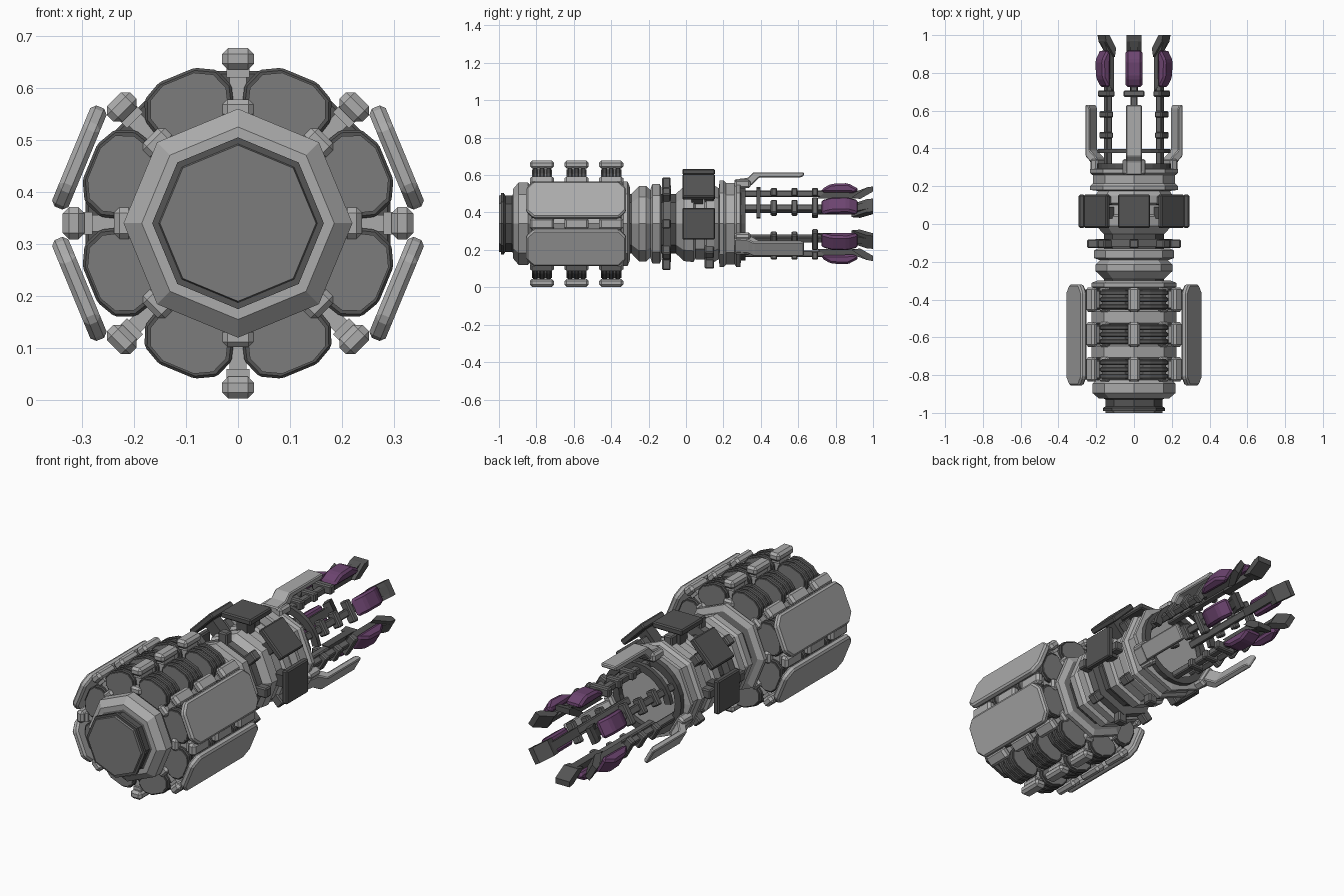
import bpy, bmesh, math
from mathutils import Matrix, Vector

if "Cube" in bpy.data.objects:
    bpy.data.objects.remove(bpy.data.objects["Cube"])

CZ = 0.34  # height of the long axis


def material(name, rgb):
    m = bpy.data.materials.new(name)
    m.diffuse_color = (*rgb, 1)
    m.use_nodes = True
    m.node_tree.nodes["Principled BSDF"].inputs["Base Color"].default_value = m.diffuse_color
    return m


LIGHT = material("light grey", (0.41, 0.41, 0.41))
MID = material("mid grey", (0.20, 0.20, 0.20))
DARK = material("dark grey", (0.09, 0.09, 0.09))
STEEL = material("steel grey", (0.135, 0.135, 0.135))
PURPLE = material("purple", (0.15, 0.058, 0.16))


def finish(name, bm, mat):
    bmesh.ops.recalc_face_normals(bm, faces=bm.faces)
    me = bpy.data.meshes.new(name)
    bm.to_mesh(me)
    bm.free()
    me.materials.append(mat)
    ob = bpy.data.objects.new(name, me)
    bpy.context.collection.objects.link(ob)


def frame(deg):
    """Local x = tangent, y = long axis, z = outward, for a direction round the axis."""
    c, s = math.cos(math.radians(deg)), math.sin(math.radians(deg))
    return Matrix(((s, 0, c, 0), (0, 1, 0, 0), (-c, 0, s, CZ), (0, 0, 0, 1)))


def prism(bm, pts, axis, lo, hi, deg, bevel=0.0):
    """Extrude an outline along local axis 0 (pts y,r), 1 (pts t,r) or 2 (pts t,y)."""
    def at(p, h):
        v = list(p)
        v.insert(axis, h)
        return Vector(v)
    part = bmesh.new()
    a = [part.verts.new(at(p, lo)) for p in pts]
    b = [part.verts.new(at(p, hi)) for p in pts]
    part.faces.new(a)
    part.faces.new(b)
    n = len(pts)
    for i in range(n):
        part.faces.new((a[i], a[(i + 1) % n], b[(i + 1) % n], b[i]))
    bmesh.ops.recalc_face_normals(part, faces=part.faces)
    if bevel:
        bmesh.ops.bevel(part, geom=part.edges[:], offset=bevel, segments=1, affect='EDGES')
    part.transform(frame(deg))
    tmp = bpy.data.meshes.new("tmp")
    part.to_mesh(tmp)
    part.free()
    bm.from_mesh(tmp)
    bpy.data.meshes.remove(tmp)


def box(bm, t, y0, y1, r0, r1, deg, bevel=0.0):
    prism(bm, [(-t, r0), (t, r0), (t, r1), (-t, r1)], 1, y0, y1, deg, bevel)


def lathe(name, prof, mat, n=8, a0=0, a1=360, loop=False):
    """Revolve (y, r) points round the long axis; loop closes the section as a ring."""
    bm = bmesh.new()
    full = a1 - a0 == 360
    rows = []
    for k in range(n if full else n + 1):
        f = frame(a0 + (a1 - a0) * k / n)
        rows.append([bm.verts.new(f @ Vector((0, y, r))) for y, r in prof])
    m = len(prof)
    for k in range(n):
        p, q = rows[k], rows[(k + 1) % len(rows)]
        for i in range(m if loop else m - 1):
            j = (i + 1) % m
            bm.faces.new((p[i], p[j], q[j], q[i]))
    if not full:
        bm.faces.new(rows[0])
        bm.faces.new(rows[-1])
    elif not loop:
        bm.faces.new([r[0] for r in rows])
        bm.faces.new([r[-1] for r in rows])
    finish(name, bm, mat)


EIGHT = range(0, 360, 45)
SIX = range(30, 390, 60)
ROWS = (-0.77, -0.585, -0.40)

# Rear plug and octagonal body shells
lathe("rear_plug", [(-0.99, 0.15), (-0.99, 0.165), (-0.975, 0.165), (-0.965, 0.15), (-0.93, 0.15),
                    (-0.92, 0.17), (-0.88, 0.17)], DARK)
lathe("rear_plug_face", [(-1.0, 0.15), (-0.98, 0.155)], MID)
lathe("rear_collar", [(-0.925, 0.17), (-0.925, 0.185), (-0.895, 0.22), (-0.845, 0.22), (-0.825, 0.20)], LIGHT)
lathe("body_core", [(-0.84, 0.195), (-0.30, 0.195)], MID)
for i, (y0, y1) in enumerate([(-0.72, -0.635), (-0.535, -0.45), (-0.345, -0.30)]):
    lathe(f"body_band_{i}", [(y0, 0.195), (y0 + 0.012, 0.225), (y1 - 0.012, 0.225), (y1, 0.195)], LIGHT)

# Ribbed pods between the spokes
def pod(s):
    half = [(0.07, 0.18), (0.09, 0.25), (0.075, 0.288), (0.037, 0.308)]
    pts = half + [(-t, r) for t, r in reversed(half)]
    return [(t * s, 0.245 + (r - 0.245) * s) for t, r in pts]


ribs, cores = bmesh.new(), bmesh.new()
for y in ROWS:
    for k in EIGHT:
        prism(cores, pod(0.87), 1, y - 0.054, y + 0.054, k + 22.5)
        for d in (-0.036, 0, 0.036):
            prism(ribs, pod(1.0), 1, y + d - 0.013, y + d + 0.013, k + 22.5, 0.005)
finish("pod_cores", cores, MID)
finish("pod_ribs", ribs, DARK)

# Spokes with capped ends
bm = bmesh.new()
for y in ROWS:
    for k in EIGHT:
        box(bm, 0.016, y - 0.035, y + 0.035, 0.19, 0.31, k)
        box(bm, 0.03, y - 0.065, y + 0.065, 0.20, 0.238, k, 0.01)
        box(bm, 0.022, y - 0.045, y + 0.045, 0.28, 0.305, k)
        box(bm, 0.031, y - 0.065, y + 0.065, 0.295, 0.337, k, 0.012)
finish("spokes", bm, LIGHT)

# Four armour panels on the sides
bm = bmesh.new()
c, w, y0, y1 = 0.04, 0.105, -0.855, -0.32
outline = [(-w + c, y0), (w - c, y0), (w, y0 + c), (w, y1 - c),
           (w - c, y1), (-w + c, y1), (-w, y1 - c), (-w, y0 + c)]
for k in (22.5, -22.5, 157.5, 202.5):
    prism(bm, outline, 2, 0.313, 0.347, k, 0.009)
finish("side_panels", bm, LIGHT)

# Neck rings
lathe("neck_core", [(-0.32, 0.16), (0.2, 0.16)], DARK)
lathe("neck_cone", [(-0.295, 0.155), (-0.25, 0.203), (-0.215, 0.203), (-0.18, 0.17)], LIGHT)
lathe("neck_ring", [(-0.19, 0.185), (-0.18, 0.212), (-0.14, 0.212), (-0.13, 0.19)], LIGHT)
lathe("stud_ring", [(-0.12, 0.17), (-0.12, 0.205), (-0.08, 0.205), (-0.08, 0.17)], STEEL)
lathe("plate_hub", [(-0.07, 0.145), (-0.01, 0.20), (0.04, 0.205), (0.05, 0.185)], LIGHT)
lathe("plate_hub_rear", [(0.05, 0.19), (0.10, 0.19), (0.11, 0.205), (0.15, 0.205), (0.19, 0.18)], LIGHT)
bm = bmesh.new()
for k in EIGHT:
    box(bm, 0.025, -0.127, -0.082, 0.18, 0.248, k, 0.006)
    box(bm, 0.024, 0.10, 0.15, 0.18, 0.24, k, 0.006)
finish("studs", bm, STEEL)

# Five upper square plates on stalks
bm = bmesh.new()
for k in range(0, 225, 45):
    box(bm, 0.085, -0.02, 0.155, 0.262, 0.293, k, 0.006)
    box(bm, 0.03, 0.03, 0.09, 0.18, 0.27, k)
finish("square_plates", bm, DARK)

# Front collar with three blades
lathe("front_collar", [(0.175, 0.19), (0.18, 0.232), (0.20, 0.232), (0.215, 0.218), (0.26, 0.218),
                       (0.27, 0.232), (0.29, 0.232), (0.295, 0.19), (0.28, 0.18)], LIGHT)
bm = bmesh.new()
for k in (90, 210, 330):
    prism(bm, [(0.26, 0.2), (0.26, 0.237), (0.33, 0.245), (0.36, 0.275), (0.63, 0.275),
               (0.63, 0.256), (0.61, 0.247), (0.39, 0.247), (0.35, 0.205)], 0, -0.042, 0.042, k, 0.005)
    box(bm, 0.062, 0.26, 0.345, 0.19, 0.235, k, 0.01)
finish("guard_blades", bm, LIGHT)

# Ring and upper arc holding the prongs
ring = [(-0.014, 0.16), (0.014, 0.16), (0.014, 0.196), (-0.014, 0.196)]
lathe("prong_ring", [(0.305 + y, r) for y, r in ring], DARK, 24, loop=True)
lathe("prong_arc", [(0.387 + y * 0.8, r) for y, r in ring], DARK, 12, 10, 170, loop=True)

# Six prongs: rods, clamps, purple pods and tips
rods, clamps, pods, tips = (bmesh.new() for _ in range(4))
for k in SIX:
    box(rods, 0.018, 0.27, 0.92, 0.143, 0.177, k, 0.005)
    for y in (0.47, 0.58, 0.69):
        box(clamps, 0.04 if y < 0.6 else 0.055, y - 0.017, y + 0.017, 0.148, 0.192, k, 0.006)
    prism(pods, [(0.725, 0.168), (0.725, 0.185), (0.775, 0.213), (0.865, 0.217), (0.925, 0.185),
                 (0.905, 0.165)], 0, -0.044, 0.044, k, 0.011)
    prism(tips, [(0.70, 0.135), (0.89, 0.135), (0.93, 0.135), (1.0, 0.172), (1.0, 0.197),
                 (0.97, 0.195), (0.89, 0.165), (0.74, 0.165)], 0, -0.02, 0.02, k)
    prism(tips, [(0.885, 0.14), (0.93, 0.132), (1.0, 0.172), (1.0, 0.2), (0.965, 0.193)],
          0, -0.04, 0.04, k)
finish("prong_rods", rods, STEEL)
finish("prong_clamps", clamps, STEEL)
finish("prong_pods", pods, PURPLE)
finish("prong_tips", tips, DARK)
